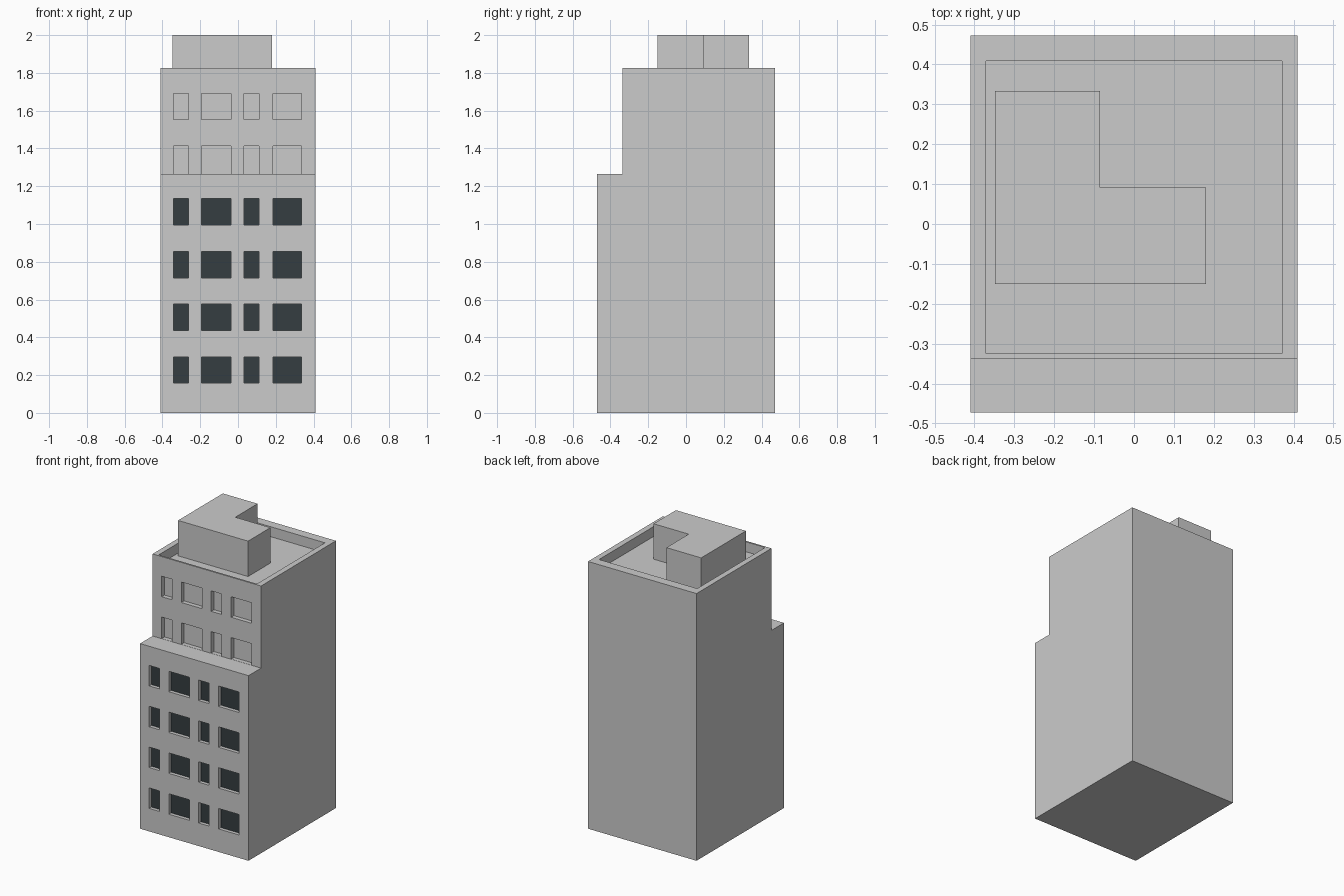
import bpy, bmesh

if "Cube" in bpy.data.objects:
    bpy.data.objects.remove(bpy.data.objects["Cube"])

W, D = 0.41, 0.472            # half width, half depth
STEP_Y, STEP_Z = -0.337, 1.265
TOP, ROOF = 1.826, 1.758


def make_object(name, bm):
    bmesh.ops.recalc_face_normals(bm, faces=bm.faces[:])
    me = bpy.data.meshes.new(name)
    bm.to_mesh(me)
    bm.free()
    ob = bpy.data.objects.new(name, me)
    bpy.context.collection.objects.link(ob)
    return ob


def prism(bm, outline, offset):
    """Solid from a planar outline swept by offset."""
    face = bm.faces.new([bm.verts.new(p) for p in outline])
    new = bmesh.ops.extrude_face_region(bm, geom=[face])["geom"]
    verts = [v for v in new if isinstance(v, bmesh.types.BMVert)]
    bmesh.ops.translate(bm, verts=verts, vec=offset)


def box(bm, x0, x1, y0, y1, z0, z1):
    prism(bm, [(x0, y0, z0), (x1, y0, z0), (x1, y1, z0), (x0, y1, z0)],
          (0, 0, z1 - z0))


# Stepped tower body from its side profile
bm = bmesh.new()
profile = [(-D, 0), (D, 0), (D, TOP), (STEP_Y, TOP), (STEP_Y, STEP_Z), (-D, STEP_Z)]
prism(bm, [(-W, y, z) for y, z in profile], (2 * W, 0, 0))
body = make_object("tower_body", bm)

# Window recesses, glass panes and sunken roof
columns = [(-0.341, -0.263), (-0.193, -0.037), (0.033, 0.111), (0.184, 0.337)]
cut, glass = bmesh.new(), bmesh.new()
for floor in range(6):
    z0 = 0.157 + 0.279 * floor
    z1 = z0 + 0.14
    lower = floor < 4
    wall, depth = (-D, 0.025) if lower else (STEP_Y, 0.03)
    if floor == 4:
        z0 = STEP_Z + 0.001
    for x0, x1 in columns:
        box(cut, x0, x1, wall - 0.05, wall + depth, z0, z1)
        if lower:
            y = wall + depth - 0.001
            glass.faces.new([glass.verts.new(p) for p in
                             [(x0, y, z0), (x1, y, z0), (x1, y, z1), (x0, y, z1)]])
box(cut, -0.371, 0.371, -0.325, 0.409, ROOF, TOP + 0.1)
cutter = make_object("recess_cutter", cut)
cutter.hide_render = True
cutter.hide_set(True)

mod = body.modifiers.new("recesses", 'BOOLEAN')
mod.operation = 'DIFFERENCE'
mod.solver = 'EXACT'
mod.object = cutter

# Dark glass on the lower floors
panes = make_object("window_glass", glass)
for p in panes.data.polygons:
    if p.normal.y > 0:
        p.flip()
mat = bpy.data.materials.new("dark_glass")
mat.diffuse_color = (0.035, 0.047, 0.053, 1)
mat.use_nodes = True
mat.node_tree.nodes["Principled BSDF"].inputs["Base Color"].default_value = mat.diffuse_color
panes.data.materials.append(mat)

# L-shaped roof penthouse
bm = bmesh.new()
plan = [(-0.348, -0.15), (0.181, -0.15), (0.181, 0.092), (-0.085, 0.092),
        (-0.085, 0.333), (-0.348, 0.333)]
prism(bm, [(x, y, ROOF) for x, y in plan], (0, 0, 2.0 - ROOF))
make_object("roof_penthouse", bm)
